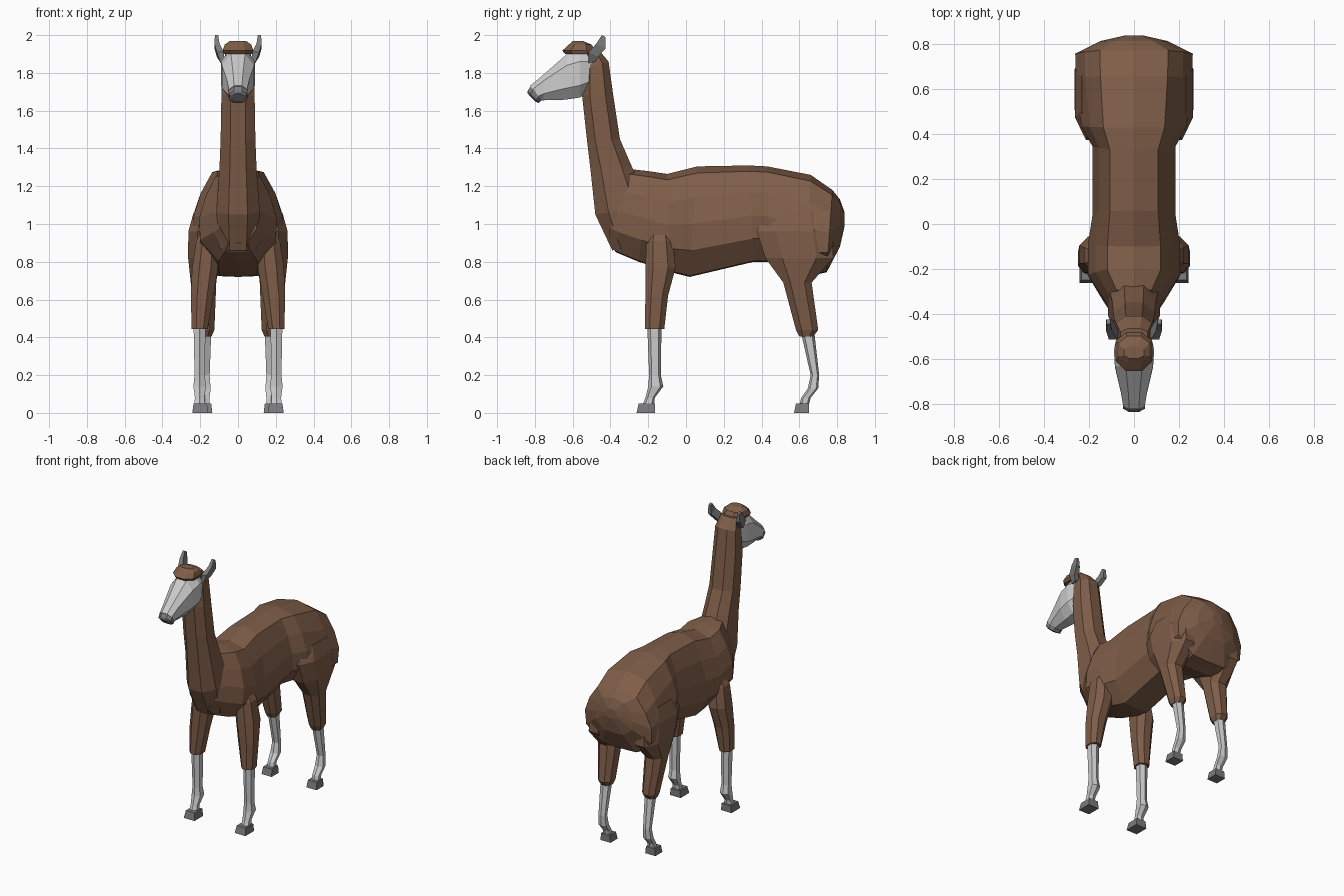
import bpy, bmesh


def material(name, rgb):
    m = bpy.data.materials.new(name)
    m.diffuse_color = (*rgb, 1)
    return m


WOOL = material("brown_wool", (0.21, 0.11, 0.065))
DARK = material("dark_grey", (0.2, 0.2, 0.2))

# Cross-sections as (side 0..1, depth 0..1)
OCT = [(.28, 0), (.72, 0), (1, .25), (1, .75), (.72, 1), (.28, 1), (0, .75), (0, .25)]
HEX = [(.5, 0), (1, .22), (1, .8), (.5, 1), (0, .8), (0, .22)]
BOX = [(0, 0), (1, 0), (1, 1), (0, 1)]
half = [(.58, .06), (.84, .28), (1, .52), (.98, .76), (.5, .99)]
BARREL = [(.5, 0)] + [(.5 + s / 2, t) for s, t in half] + [(.5, 1)] \
    + [(.5 - s / 2, t) for s, t in reversed(half)]


def loft(name, shape, stations, mat=None, mirror=False):
    """Station: (y, z) of one edge, (y, z) of the opposite edge, x range."""
    bm = bmesh.new()
    rings = []
    for ya, za, yb, zb, x0, x1 in stations:
        rings.append([bm.verts.new((x0 + (x1 - x0) * s, ya + (yb - ya) * t,
                                    za + (zb - za) * t)) for s, t in shape])
    n = len(shape)
    for a, b in zip(rings, rings[1:]):
        for i in range(n):
            j = (i + 1) % n
            bm.faces.new((a[i], a[j], b[j], b[i]))
    bm.faces.new(rings[0])
    bm.faces.new(rings[-1])
    bmesh.ops.recalc_face_normals(bm, faces=bm.faces)
    me = bpy.data.meshes.new(name)
    bm.to_mesh(me)
    bm.free()
    ob = bpy.data.objects.new(name, me)
    bpy.context.collection.objects.link(ob)
    if mat:
        me.materials.append(mat)
    if mirror:
        ob.modifiers.new("Mirror", 'MIRROR')
    return ob


def sym(rows):
    return [(ya, za, yb, zb, -w, w) for ya, za, yb, zb, w in rows]


def level(rows):
    return [(y0, z, y1, z, x0, x1) for z, y0, y1, x0, x1 in rows]


# Torso: top edge, bottom edge, half width from rump to chest
loft("body", BARREL, sym([
    (.815, 1.13, .815, .88, .15),
    (.775, 1.18, .745, .745, .262),
    (.66, 1.26, .64, .72, .258),
    (.43, 1.305, .44, .80, .235),
    (.33, 1.31, .36, .80, .185),
    (.06, 1.305, .02, .72, .185),
    (-.10, 1.265, -.08, .745, .205),
    (-.20, 1.28, -.25, .80, .205),
    (-.29, 1.29, -.37, .85, .135),
    (-.38, 1.22, -.41, .90, .10)]), WOOL)
# Rounded rump end
loft("rump", BARREL, sym([(.815, 1.13, .815, .88, .15),
                          (.84, 1.06, .84, .99, .04)]), WOOL)

# Neck: front edge, back edge, half width
loft("neck", OCT, sym([
    (-.39, .86, -.22, .90, .10),
    (-.48, 1.05, -.20, 1.10, .115),
    (-.507, 1.30, -.285, 1.30, .098),
    (-.525, 1.45, -.35, 1.45, .092),
    (-.55, 1.68, -.385, 1.68, .088),
    (-.54, 1.82, -.41, 1.86, .08),
    (-.53, 1.92, -.465, 1.925, .06)]), WOOL)

# Head: top edge, bottom edge, half width from skull to muzzle
loft("face", OCT, sym([
    (-.49, 1.91, -.52, 1.70, .075),
    (-.56, 1.925, -.56, 1.67, .09),
    (-.63, 1.90, -.64, 1.658, .085),
    (-.75, 1.795, -.755, 1.655, .058),
    (-.825, 1.732, -.775, 1.655, .048)]))
loft("nose", OCT, sym([
    (-.822, 1.73, -.765, 1.655, .05),
    (-.838, 1.705, -.78, 1.64, .048),
    (-.838, 1.69, -.80, 1.65, .03)]), DARK)

# Forelock: flat cap stacked in level slices
loft("forelock", OCT, level([
    (1.90, -.64, -.48, -.075, .075),
    (1.918, -.655, -.48, -.082, .082),
    (1.95, -.62, -.50, -.07, .07),
    (1.968, -.60, -.545, -.045, .045)]), WOOL)

# Ears
loft("ears", BOX, [
    (-.515, 1.85, -.48, 1.86, .07, .09),
    (-.515, 1.91, -.465, 1.885, .075, .112),
    (-.475, 1.955, -.425, 1.93, .098, .125),
    (-.445, 2.0, -.425, 1.99, .105, .122)], DARK, True)

# Front legs
loft("front_upper_leg", OCT, level([
    (.98, -.19, -.09, .10, .18),
    (.91, -.21, -.07, .10, .222),
    (.77, -.215, -.055, .105, .243),
    (.62, -.215, -.095, .13, .25),
    (.445, -.218, -.115, .16, .245)]), WOOL, True)
loft("front_lower_leg", HEX, level([
    (.46, -.205, -.13, .172, .235),
    (.20, -.195, -.133, .176, .23),
    (.14, -.20, -.12, .17, .236),
    (.08, -.215, -.165, .178, .228),
    (.04, -.23, -.17, .175, .232)]), None, True)
loft("front_hoof", BOX, level([
    (.05, -.25, -.165, .165, .235),
    (.0, -.262, -.165, .158, .242)]), DARK, True)

# Hind legs
loft("hind_thigh", OCT, level([
    (1.06, .42, .74, .09, .235),
    (.96, .375, .775, .09, .263),
    (.82, .42, .78, .10, .264),
    (.69, .515, .665, .115, .25),
    (.44, .582, .70, .125, .222),
    (.405, .60, .675, .14, .21)]), WOOL, True)
loft("hind_lower_leg", HEX, level([
    (.42, .61, .68, .142, .205),
    (.20, .66, .705, .15, .20),
    (.13, .645, .70, .145, .206),
    (.08, .61, .66, .15, .20),
    (.04, .60, .65, .15, .20)]), None, True)
loft("hind_hoof", BOX, level([
    (.05, .582, .652, .142, .21),
    (.0, .572, .652, .136, .216)]), DARK, True)
